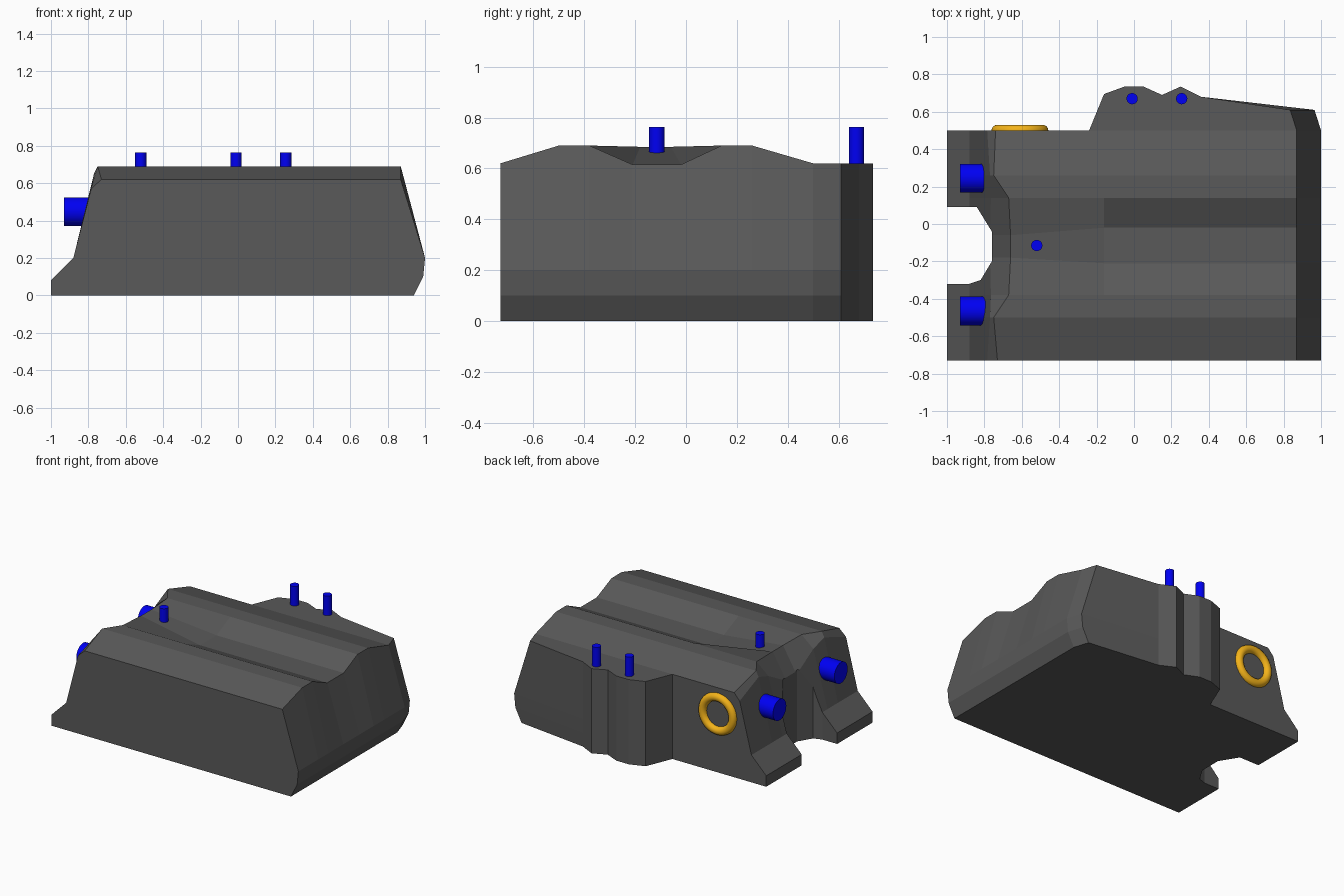
import bpy, bmesh
from math import pi

if "Cube" in bpy.data.objects:
    bpy.data.objects.remove(bpy.data.objects["Cube"])


def material(name, rgb):
    m = bpy.data.materials.new(name)
    m.diffuse_color = (*rgb, 1)
    m.use_nodes = True
    m.node_tree.nodes["Principled BSDF"].inputs["Base Color"].default_value = m.diffuse_color
    return m


dark = material("dark_grey", (0.1, 0.1, 0.1))
blue = material("blue", (0.0, 0.0, 0.9))
gold = material("gold", (0.9, 0.45, 0.01))


def loft(name, rings, mat):
    """Skin closed rings of equal length and cap both ends."""
    bm = bmesh.new()
    loops = [[bm.verts.new(p) for p in r] for r in rings]
    n = len(loops[0])
    for a, b in zip(loops, loops[1:]):
        for i in range(n):
            j = (i + 1) % n
            bm.faces.new((a[i], a[j], b[j], b[i]))
    bm.faces.new(loops[0])
    bm.faces.new(loops[-1][::-1])
    bmesh.ops.recalc_face_normals(bm, faces=bm.faces)
    me = bpy.data.meshes.new(name)
    bm.to_mesh(me)
    bm.free()
    me.materials.append(mat)
    ob = bpy.data.objects.new(name, me)
    bpy.context.collection.objects.link(ob)
    return ob


def boolean(target, tool, op):
    mod = target.modifiers.new(op, "BOOLEAN")
    mod.operation, mod.object, mod.solver = op, tool, "EXACT"
    bpy.context.view_layer.objects.active = target
    bpy.ops.object.modifier_apply(modifier=mod.name)
    bpy.data.objects.remove(tool)


# Main body: side profiles lofted along y
# (y at left, y at right, chamfer x, chamfer z, top x, top-left z, top z)
stations = [
    (-0.73, -0.73, -0.785, 0.57, -0.73, 0.62, 0.62),
    (-0.50, -0.50, -0.77, 0.65, -0.75, 0.69, 0.69),
    (-0.38, -0.38, -0.765, 0.61, -0.67, 0.69, 0.69),
    (-0.18, -0.21, -0.77, 0.50, -0.66, 0.685, 0.615),
    (-0.06, -0.02, -0.77, 0.50, -0.66, 0.685, 0.615),
    (0.14, 0.14, -0.765, 0.61, -0.67, 0.69, 0.69),
    (0.26, 0.26, -0.77, 0.65, -0.75, 0.69, 0.69),
    (0.50, 0.50, -0.785, 0.57, -0.74, 0.62, 0.62),
]
rings = []
for yl, yr, cx, cz, tx, tl, tz in stations:
    left = [(-1, 0), (-1, 0.08), (-0.88, 0.2), (cx, cz), (tx, tl)]
    right = [(-0.16, tz), (0.87, tz), (1, 0.2), (0.99, 0.1), (0.94, 0)]
    rings.append([(x, yl, z) for x, z in left] + [(x, yr, z) for x, z in right])
body = loft("body", rings, dark)

# Notch between the two feet
notch = [(-1.2, 0.09), (-0.84, 0.09), (-0.76, -0.04), (-0.76, -0.20),
         (-0.82, -0.30), (-0.88, -0.32), (-1.2, -0.32)]
boolean(body, loft("notch_cutter", [[(x, y, z) for x, y in notch] for z in (-0.2, 0.9)], dark),
        "DIFFERENCE")

# Wavy bulge on the back, its right end following the body end
wave = [(-0.2, 0.45), (-0.24, 0.5), (-0.16, 0.695), (-0.05, 0.735), (0.05, 0.735),
        (0.15, 0.69), (0.25, 0.735), (0.36, 0.68)]
levels = [(0, 0.94), (0.1, 0.99), (0.2, 1.0), (0.62, 0.87)]
bulge = loft("bulge", [[(x, y, z) for x, y in wave + [(e - 0.035, 0.61), (e, 0.5), (e - 0.05, 0.45)]]
                       for z, e in levels], dark)
boolean(body, bulge, "UNION")


def peg(name, loc, radius, depth, rot=(0, 0, 0)):
    bpy.ops.mesh.primitive_cylinder_add(vertices=32, radius=radius, depth=depth,
                                        location=loc, rotation=rot)
    ob = bpy.context.object
    ob.name = name
    ob.data.materials.append(blue)
    bpy.ops.object.shade_smooth_by_angle()


# Blue plugs on the left end and pins on top
for i, y in enumerate((0.245, -0.465)):
    peg(f"side_plug_{i + 1}", (-0.855, y, 0.447), 0.077, 0.15, (0, pi / 2, 0))
for i, (x, y, z0) in enumerate([(-0.52, -0.115, 0.64), (-0.01, 0.67, 0.6), (0.255, 0.67, 0.6)]):
    peg(f"top_pin_{i + 1}", (x, y, (z0 + 0.763) / 2), 0.03, 0.763 - z0)

# Gold ring on the back wall
bpy.ops.mesh.primitive_torus_add(major_radius=0.122, minor_radius=0.03, major_segments=48,
                                 minor_segments=16, location=(-0.61, 0.5, 0.43),
                                 rotation=(pi / 2, 0, 0))
ring = bpy.context.object
ring.name = "back_ring"
ring.data.materials.append(gold)
bpy.ops.object.shade_smooth_by_angle()
